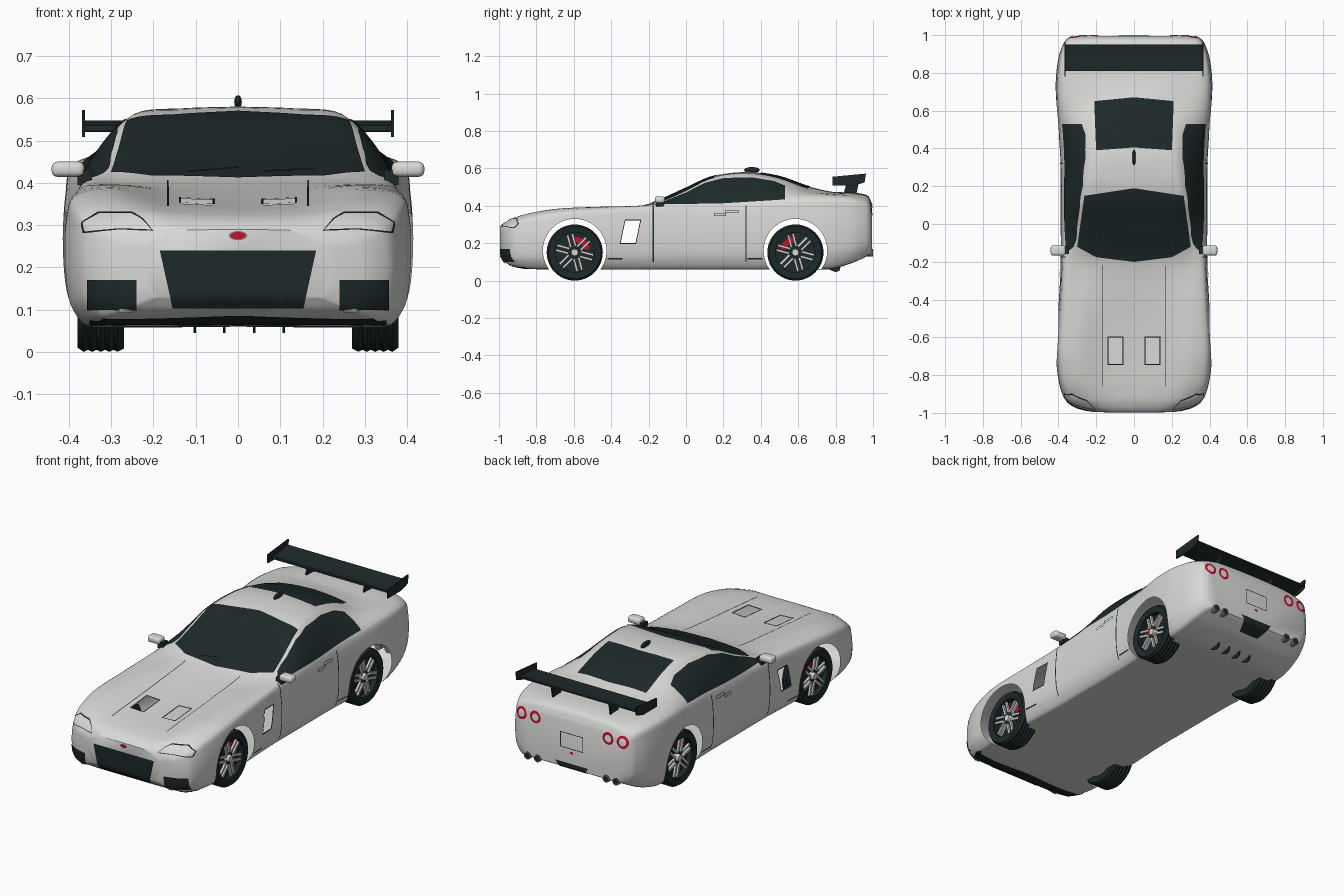
import bpy, bmesh, math
from mathutils import Vector, Matrix
from mathutils.bvhtree import BVHTree

if "Cube" in bpy.data.objects:
    bpy.data.objects.remove(bpy.data.objects["Cube"])


def material(name, rgb):
    m = bpy.data.materials.new(name)
    m.use_nodes = True
    m.diffuse_color = (*rgb, 1)
    node = next(n for n in m.node_tree.nodes if n.type == "BSDF_PRINCIPLED")
    node.inputs["Base Color"].default_value = (*rgb, 1)
    return m


PAINT = material("silver paint", (.69, .69, .68))
DARK = material("dark glass and trim", (.013, .022, .023))
WHITE = material("white lamp", (1, 1, 1))
RED = material("red", (.55, .005, .03))
METAL = material("grey metal", (.2, .21, .21))


def finish(name, bm, mat, angle=35, recalc=True):
    if recalc:
        bmesh.ops.recalc_face_normals(bm, faces=bm.faces)
    mesh = bpy.data.meshes.new(name)
    bm.to_mesh(mesh)
    bm.free()
    ob = bpy.data.objects.new(name, mesh)
    bpy.context.collection.objects.link(ob)
    mesh.materials.append(mat)
    bpy.ops.object.select_all(action="DESELECT")
    ob.select_set(True)
    bpy.context.view_layer.objects.active = ob
    bpy.ops.object.shade_smooth_by_angle(angle=math.radians(angle))
    return ob


def spline(points, steps, tension=.8):
    """Smooth curve through points of any dimension."""
    p = [Vector(q) for q in points]
    d = [(b - a).normalized() for a, b in zip(p, p[1:])]
    t = [d[0]] + [(a + b).normalized() for a, b in zip(d, d[1:])] + [d[-1]]
    out = []
    for i in range(len(d)):
        m = (p[i + 1] - p[i]).length * tension
        for k in range(steps):
            u = k / steps
            h = u * u * (3 - 2 * u)
            out.append(p[i] * (1 - h) + p[i + 1] * h + t[i] * m * u * (1 - u) ** 2
                       - t[i + 1] * m * u * u * (1 - u))
    return out + [p[-1]]


def loft(bm, rings, closed=True):
    rows = [[bm.verts.new(v) for v in r] for r in rings]
    n = len(rows[0])
    for a, b in zip(rows, rows[1:]):
        for i in range(n if closed else n - 1):
            bm.faces.new((a[i], a[(i + 1) % n], b[(i + 1) % n], b[i]))
    return rows


def prism(name, yz, x0, x1, mat=DARK):
    bm = bmesh.new()
    rows = loft(bm, [[(x, y, z) for y, z in yz] for x in (x0, x1)])
    for r in rows:
        bm.faces.new(r)
    return finish(name, bm, mat)


def lathe(name, profile, centre, side, mat, segs=40):
    """Closed (radius, x) profile turned about the axle."""
    bm = bmesh.new()
    rings = []
    for k in range(segs + 1):
        a = math.tau * k / segs
        rings.append([(centre[0] + side * x, centre[1] + r * math.cos(a),
                       centre[2] + r * math.sin(a)) for r, x in profile])
    loft(bm, rings)
    bmesh.ops.remove_doubles(bm, verts=bm.verts, dist=.0001)
    return finish(name, bm, mat)


# Body shell: y, floor, half width, shoulder z, roof edge x, roof edge z, crown z
STATIONS = [
    (-.995, .13, .22, .25, .14, .285, .29), (-.97, .10, .31, .27, .2, .305, .31),
    (-.93, .08, .365, .295, .25, .33, .325), (-.85, .065, .395, .33, .28, .357, .337),
    (-.7, .06, .413, .36, .3, .383, .348), (-.45, .06, .4, .38, .29, .395, .372),
    (-.2, .06, .388, .395, .28, .403, .41), (0, .06, .388, .405, .285, .475, .495),
    (.12, .06, .388, .41, .27, .535, .55), (.22, .06, .388, .41, .25, .56, .573),
    (.35, .06, .39, .415, .235, .563, .58), (.5, .06, .4, .425, .23, .535, .557),
    (.65, .06, .413, .44, .23, .485, .505), (.78, .065, .413, .44, .25, .465, .475),
    (.9, .1, .395, .43, .25, .46, .47), (.97, .135, .365, .41, .25, .445, .455),
    (.995, .15, .33, .37, .22, .4, .41)]


def section(s):
    y, zb, w, zs, xr, zr, zt = s
    h = zs - zb
    half = spline([(0, zb), (.78 * w, zb), (.88 * w, zb + .012 * h), (.97 * w, zb + .18 * h),
                   (w, zb + .5 * h), (.985 * w, zb + .82 * h), (.95 * w, zs), (xr, zr),
                   (.55 * xr, zt - .25 * (zt - zr)), (0, zt)], 6)
    return [(x, y, z) for x, z in half] + [(-x, y, z) for x, z in half[-2:0:-1]]


bm = bmesh.new()
rows = loft(bm, [section(s) for s in spline(STATIONS, 6)])
bm.faces.new(rows[0])
bm.faces.new(rows[-1])
bmesh.ops.recalc_face_normals(bm, faces=bm.faces)
SKIN = BVHTree.FromBMesh(bm)
body = finish("body_shell", bm, PAINT, 40)


def cut(cutter):
    cutter.hide_render = True
    bpy.context.view_layer.objects.active = body
    mod = body.modifiers.new("opening", "BOOLEAN")
    mod.object, mod.operation, mod.solver = cutter, "DIFFERENCE", "EXACT"
    bpy.ops.object.modifier_apply(modifier=mod.name)
    bpy.data.objects.remove(cutter)


# Wheel arches, side vents and bonnet scoops open into a hollow shell
AXLES = {"front": -.595, "rear": .585}
VENT = [(-.35, .2), (-.27, .2), (-.245, .32), (-.325, .32)]
SCOOP = [(.06, -.74), (.135, -.74), (.135, -.6), (.06, -.6)]
for s in (1, -1):
    for y in AXLES.values():
        ring = [math.tau * k / 48 for k in range(48)]
        cut(prism("arch_cutter", [(y + .17 * math.cos(a), .16 + .17 * math.sin(a)) for a in ring], s * .33, s * .55))
    cut(prism("vent_cutter", VENT, s * .3, s * .5))
    cut(prism("scoop_cutter", [(-.74, .3), (-.6, .3), (-.6, .5), (-.74, .5)], s * .06, s * .135))
bm = bmesh.new()
bm.from_mesh(body.data)
inner = [f for f in bm.faces if SKIN.find_nearest(f.calc_center_median())[3] > .002]
bmesh.ops.delete(bm, geom=inner, context="FACES")
bm.to_mesh(body.data)
bm.free()


# Thin plates laid on the skin, spanning two outlines seen along an axis
def resample(line, n):
    p = [Vector(q) for q in line]
    cum = [0]
    for a, b in zip(p, p[1:]):
        cum.append(cum[-1] + (b - a).length)
    out = []
    for k in range(n + 1):
        t = cum[-1] * k / n
        i = max(j for j in range(len(p) - 1) if cum[j] <= t + 1e-9)
        out.append(p[i].lerp(p[i + 1], min(1, (t - cum[i]) / (cum[i + 1] - cum[i]))))
    return out


def plate(name, axis, low, high, mat=DARK, s=1, lift=.003, n=32, m=10):
    a, b = resample(low, n), resample(high, n)
    bm = bmesh.new()
    grid, normals = [], []
    for j in range(m + 1):
        row = []
        for p, q in zip(a, b):
            u, v = p.lerp(q, j / m)
            o, d = {"front": ((s * u, -2, v), (0, 1, 0)), "rear": ((s * u, 2, v), (0, -1, 0)),
                    "top": ((s * u, v, 2), (0, 0, -1)), "under": ((s * u, v, -2), (0, 0, 1)),
                    "side": ((s * 2, u, v), (-s, 0, 0))}[axis]
            hit, no, _, _ = SKIN.ray_cast(Vector(o), Vector(d))
            if hit is None:
                hit, no, _, _ = SKIN.find_nearest(Vector(o) + Vector(d) * 1.05)
            row.append(hit + no * lift)
            normals.append(no)
        grid.append(row)
    loft(bm, grid, False)
    bm.normal_update()
    facing = sum((f.normal * f.calc_area() for f in bm.faces), Vector())
    if facing.dot(sum(normals, Vector())) < 0:
        bmesh.ops.reverse_faces(bm, faces=bm.faces)
    return finish(name, bm, mat, 60, False)


def rect(u0, u1, v0, v1):
    return [(u0, v0), (u1, v0)], [(u0, v1), (u1, v1)]


def circle(u, v, r):
    return [(u + r * math.cos(math.tau * k / 24), v + r * math.sin(math.tau * k / 24)) for k in range(24)]


def disc(u, v, r, squash):
    arc = [math.pi * k / 12 for k in range(13)]
    return [[(u - r * math.cos(a), v + k * r * squash * math.sin(a)) for a in arc] for k in (-1, 1)]


def outline(name, axis, loop, mat=DARK, s=1, edge=.004):
    """Painted line inside a closed loop, or outside it when edge is negative."""
    lo = [min(p[i] for p in loop) for i in (0, 1)]
    hi = [max(p[i] for p in loop) for i in (0, 1)]
    inside = [[(lo[i] + hi[i]) / 2 + (p[i] - (lo[i] + hi[i]) / 2) * (1 - 2 * edge / (hi[i] - lo[i]))
               for i in (0, 1)] for p in loop]
    plate(name, axis, loop + loop[:1], inside + inside[:1], mat, s, n=72, m=2)


def box_loop(u0, u1, v0, v1):
    return [(u0, v0), (u1, v0), (u1, v1), (u0, v1)]


# Glass
plate("windscreen", "top", [(-.3, -.12), (-.2, -.175), (0, -.2), (.2, -.175), (.3, -.12)],
      [(-.262, .15), (0, .19), (.262, .15)], n=48, m=24)
plate("rear_window", "top", [(-.2, .39), (0, .405), (.2, .39)], [(-.21, .65), (0, .67), (.21, .65)], m=20)

# Nose
plate("grille", "front", [(-.155, .105), (.155, .105)], [(-.185, .24), (.185, .24)])
plate("front_lip", "under", [(-.32, -.93), (0, -.95), (.32, -.93)], [(-.34, -.87), (.34, -.87)])
plate("lip_edge", "front", *rect(-.35, .35, .066, .076), m=4)
plate("nose_badge_surround", "front", *disc(0, .275, .022, .5), METAL)
plate("nose_badge", "front", *disc(0, .275, .017, .5), RED, lift=.006)

# Tail
outline("number_plate", "rear", box_loop(-.07, .07, .255, .34))
plate("tail_badge", "rear", *disc(0, .235, .011, .6), RED)
plate("diffuser_panel", "rear", [(-.06, .115), (.06, .115)], [(-.1, .175), (.1, .175)])

for s, tag in ((1, "left"), (-1, "right")):
    plate(tag + "_side_window", "side", [(-.15, .405), (.2, .412), (.53, .432)],
          [(-.13, .415), (0, .468), (.1, .52), (.2, .546), (.35, .55), (.47, .53), (.53, .505)],
          s=s, n=48, m=16)
    outline(tag + "_headlight", "front", [(.2, .285), (.28, .288), (.365, .28), (.37, .305),
                                          (.33, .33), (.25, .33), (.225, .315)], s=s)
    plate(tag + "_fog_intake", "front", *rect(.24, .355, .1, .17), s=s)
    plate(tag + "_fog_lamp", "front", *rect(.25, .28, .097, .104), WHITE, s, .006, m=2)
    plate(tag + "_bonnet_seam", "top", *rect(.164, .168, -.86, -.22), s=s, n=2, m=60)
    outline(tag + "_bonnet_scoop", "top", SCOOP, s=s, edge=-.005)
    outline(tag + "_side_vent", "side", VENT, s=s, edge=-.005)
    for y in (-.175, .32):
        plate(tag + "_door_seam", "side", *rect(y - .003, y + .003, .1, .4), s=s, n=2, m=40)
    for y in (-.42, .33):
        plate(tag + "_sill_line", "side", *rect(y, y + .08, .114, .121), s=s, m=2)
    outline(tag + "_door_handle", "side", box_loop(.21, .28, .36, .378), s=s, edge=.003)
    outline(tag + "_door_latch", "side", box_loop(.15, .215, .345, .362), s=s, edge=.003)
    for x in (.222, .308):
        outline(tag + "_tail_light", "rear", circle(x, .375, .033), RED, s, .013)

    # Mirror and exhausts
    bm = bmesh.new()
    bmesh.ops.create_cube(bm, size=1, matrix=Matrix.Translation((s * .402, -.14, .432))
                          @ Matrix.Diagonal((.078, .054, .036, 1)))
    bmesh.ops.bevel(bm, geom=bm.edges[:], offset=.014, segments=4, profile=.5, affect="EDGES")
    finish(tag + "_mirror", bm, PAINT, 60)
    prism(tag + "_mirror_arm", [(-.16, .395), (-.12, .395), (-.12, .43), (-.16, .43)], s * .345, s * .38)
    for x in (.21, .27):
        bm = bmesh.new()
        for r, d in ((.02, .08), (.015, .082)):
            bmesh.ops.create_cone(bm, cap_ends=True, segments=20, radius1=r, radius2=r, depth=d,
                                  matrix=Matrix.Translation((s * x, .96, .15)) @ Matrix.Rotation(math.pi / 2, 4, "X"))
        pipe = finish(tag + "_exhaust", bm, METAL)
        pipe.data.materials.append(DARK)
        for f in pipe.data.polygons:
            f.material_index = int(f.center.y > 1.0005)

    # Rear wing ends, struts and diffuser fins
    prism(tag + "_wing_end", [(.782, .508), (.782, .555), (.962, .572), (.955, .525), (.9, .508)], s * .362, s * .369)
    prism(tag + "_wing_strut", [(.84, .455), (.91, .455), (.925, .53), (.86, .525)], s * .172, s * .18)
    for x in (.035, .105):
        prism(tag + "_diffuser_fin", [(.74, .07), (.83, .085), (.82, .052), (.8, .045)], s * x, s * x + .006)

    # Wheels
    for end, y in AXLES.items():
        name, c = f"{end}_{tag}_", (0, y, .15)
        tread = [(.15 - .005 * (k % 2), .285 + .01 * k) for k in range(9)]
        lathe(name + "tyre", [(.106, .27), (.142, .27)] + tread + [(.14, .38), (.106, .375)], c, s, DARK, 48)
        lathe(name + "brake_disc", [(0, .3), (.108, .3), (.108, .345), (0, .345)], c, s, DARK)
        lathe(name + "hub", [(0, .34), (.022, .34), (.018, .374), (0, .374)], c, s, PAINT, 12)
        bm = bmesh.new()
        for k in range(6):
            for off in (-.013, .013):
                turn = Matrix.Rotation(math.tau * (k + .25) / 6, 4, "X")
                bmesh.ops.create_cube(bm, size=1, matrix=Matrix.Translation((s * .363, y, .15)) @ turn
                                      @ Matrix.Translation((0, off, .066)) @ Matrix.Diagonal((.012, .012, .07, 1)))
        finish(name + "spokes", bm, PAINT)
        arc = [math.radians(15 + 15 * k) for k in range(6)]
        lean = 1 if end == "front" else -1
        prism(name + "caliper", [(y + lean * r * math.cos(a), .15 + r * math.sin(a))
                                 for r, angles in ((.085, arc), (.055, arc[::-1])) for a in angles],
              s * .34, s * .352, RED)

# Wing blade, roof aerial and wipers
prism("wing_blade", [(.81, .522), (.88, .52), (.95, .538), (.95, .547), (.88, .534), (.81, .535)], -.365, .365)
bm = bmesh.new()
bmesh.ops.create_uvsphere(bm, u_segments=16, v_segments=10, radius=1, matrix=Matrix.Translation(
    (0, .352, .591)) @ Matrix.Diagonal((.009, .042, .016, 1)))
finish("roof_aerial", bm, DARK, 60)
for x in (-.12, .06):
    plate("wiper", "top", [(x, -.17), (x + .12, -.15)], [(x, -.162), (x + .12, -.142)], lift=.008, m=2)
